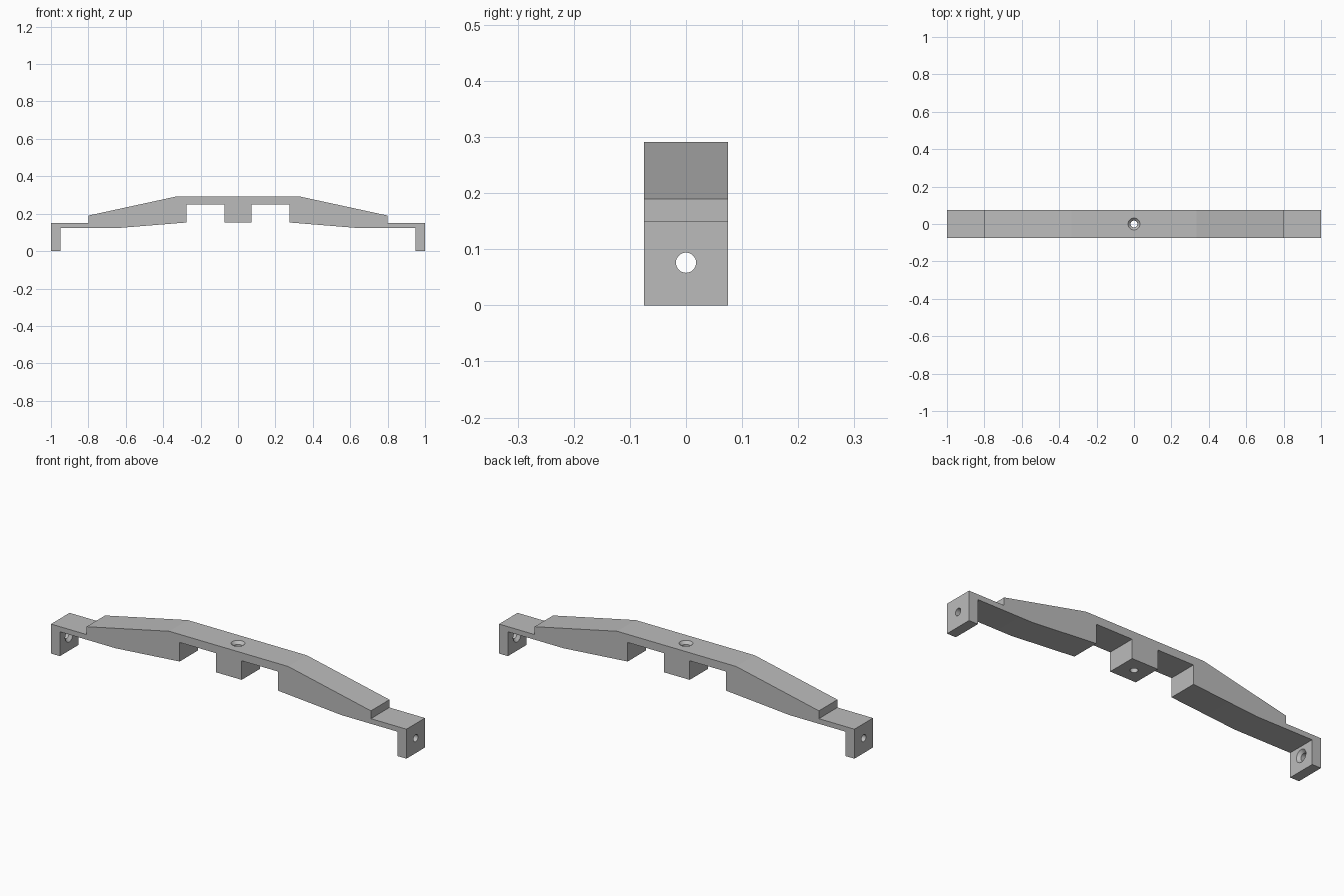
import bpy
import bmesh
from math import cos, sin, pi
from mathutils import Matrix, Vector

default = bpy.data.objects.get("Cube")
if default:
    bpy.data.objects.remove(default, do_unlink=True)

HALF_DEPTH = 0.0745
HOLE_R, SINK_R = 0.018, 0.032

grey = bpy.data.materials.new("light grey")
grey.use_nodes = True
colour = (0.5, 0.5, 0.5, 1)
grey.diffuse_color = colour
grey.node_tree.nodes["Principled BSDF"].inputs["Base Color"].default_value = colour


def add_object(name, bm):
    bmesh.ops.recalc_face_normals(bm, faces=bm.faces)
    mesh = bpy.data.meshes.new(name)
    bm.to_mesh(mesh)
    bm.free()
    mesh.materials.append(grey)
    obj = bpy.data.objects.new(name, mesh)
    bpy.context.collection.objects.link(obj)
    return obj


def extruded_bracket(name, half):
    """Mirror a half outline in x and extrude it along y."""
    outline = half + [(-x, z) for x, z in reversed(half)]
    bm = bmesh.new()
    face = bm.faces.new([bm.verts.new((x, -HALF_DEPTH, z)) for x, z in outline])
    out = bmesh.ops.extrude_face_region(bm, geom=[face])
    moved = [v for v in out["geom"] if isinstance(v, bmesh.types.BMVert)]
    bmesh.ops.translate(bm, verts=moved, vec=(0, 2 * HALF_DEPTH, 0))
    return add_object(name, bm)


def screw_cutter(name, mouth, direction, length, sides=32):
    """Countersunk screw hole whose wide mouth opens along direction."""
    slope = SINK_R - HOLE_R
    over = 0.01
    profile = [(HOLE_R, -length), (HOLE_R, -slope), (SINK_R + over, over)]
    bm = bmesh.new()
    rings = [[bm.verts.new((r * cos(2 * pi * i / sides), r * sin(2 * pi * i / sides), z))
              for i in range(sides)] for r, z in profile]
    for low, high in zip(rings, rings[1:]):
        for i in range(sides):
            j = (i + 1) % sides
            bm.faces.new((low[i], low[j], high[j], high[i]))
    bm.faces.new(rings[0])
    bm.faces.new(rings[-1])
    turn = Vector(direction).to_track_quat('Z', 'Y').to_matrix().to_4x4()
    bm.transform(Matrix.Translation(mouth) @ turn)
    cutter = add_object(name, bm)
    cutter.hide_render = True
    return cutter


# Beam with centre boss, two notches and end legs
bracket = extruded_bracket("mounting_bracket", [
    (0.335, 0.291), (0.8, 0.19), (0.8, 0.15), (1, 0.15), (1, 0), (0.95, 0),
    (0.95, 0.124), (0.635, 0.124), (0.276, 0.153), (0.276, 0.25),
    (0.073, 0.25), (0.073, 0.153)])

# Countersunk holes: one through the boss, one through each leg from inside
cutters = [screw_cutter("boss_hole_cutter", (0, 0, 0.291), (0, 0, 1), 0.2)]
for side, label in ((1, "left"), (-1, "right")):
    cutters.append(screw_cutter(label + "_leg_hole_cutter",
                                (side * 0.95, 0, 0.076), (-side, 0, 0), 0.1))

bpy.context.view_layer.objects.active = bracket
for cutter in cutters:
    mod = bracket.modifiers.new(cutter.name, 'BOOLEAN')
    mod.operation = 'DIFFERENCE'
    mod.solver = 'EXACT'
    mod.object = cutter
    bpy.ops.object.modifier_apply(modifier=mod.name)
    bpy.data.objects.remove(cutter, do_unlink=True)

# Smooth hole walls, crisp edges elsewhere
bpy.ops.object.select_all(action='DESELECT')
bracket.select_set(True)
bpy.ops.object.shade_smooth_by_angle(angle=0.2)
